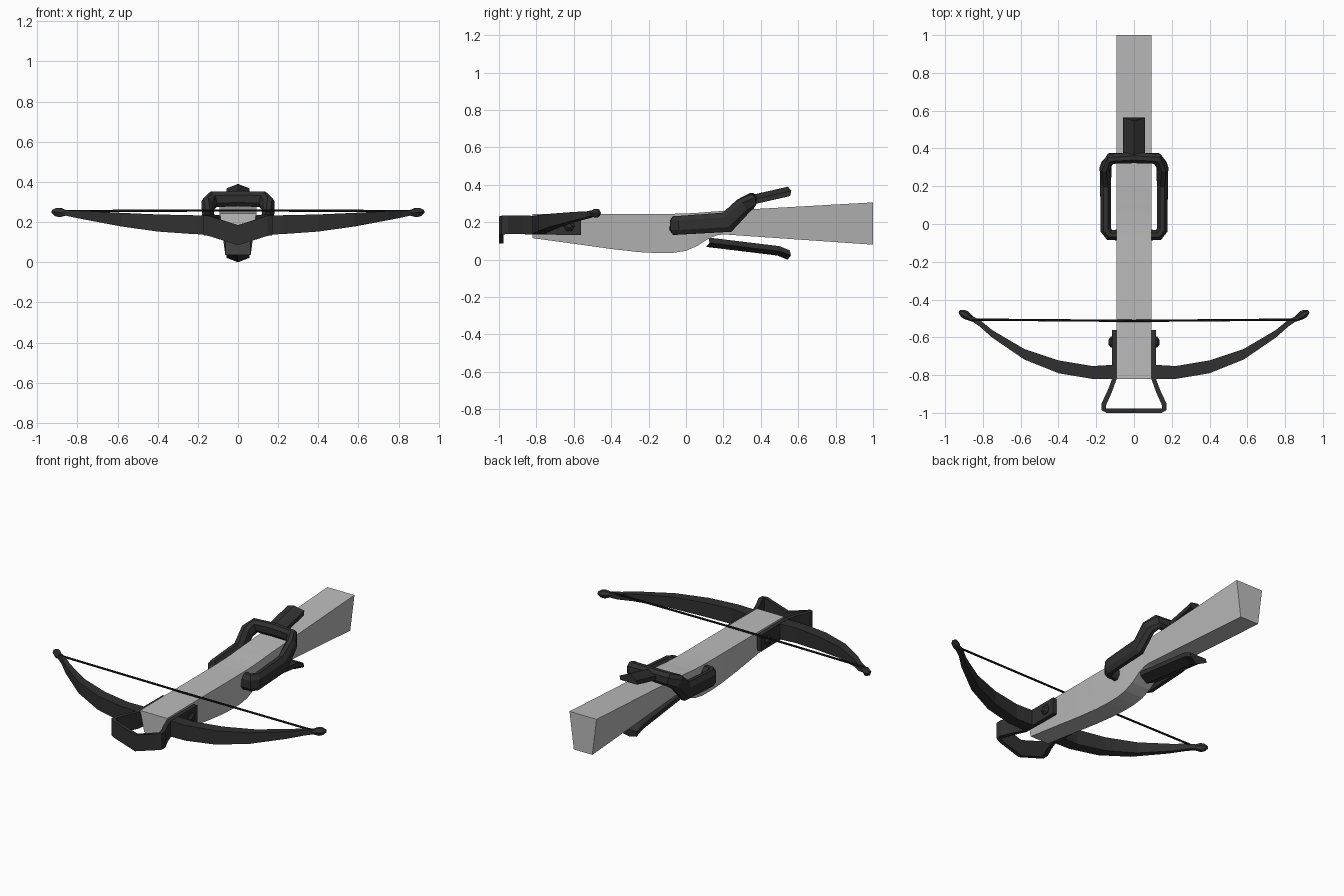
import bpy, bmesh, math
from mathutils import Vector

if "Cube" in bpy.data.objects:
    bpy.data.objects.remove(bpy.data.objects["Cube"])


def material(name, c):
    m = bpy.data.materials.new(name)
    m.diffuse_color = (*c, 1)
    m.use_nodes = True
    m.node_tree.nodes["Principled BSDF"].inputs["Base Color"].default_value = m.diffuse_color
    return m


GREY = material("light_grey_stock", (0.5, 0.5, 0.5))
DARK = material("dark_metal", (0.03, 0.03, 0.03))
BLACK = material("black_string", (0.008, 0.008, 0.008))


def loft(name, rings, mat, mirror=False):
    """Skin a list of equal-length rings, with capped ends."""
    bm = bmesh.new()
    vs = [[bm.verts.new(p) for p in r] for r in rings]
    n = len(rings[0])
    for a, b in zip(vs, vs[1:]):
        for i in range(n):
            j = (i + 1) % n
            bm.faces.new((a[i], a[j], b[j], b[i]))
    bm.faces.new(vs[0])
    bm.faces.new(vs[-1])
    bmesh.ops.recalc_face_normals(bm, faces=bm.faces)
    me = bpy.data.meshes.new(name)
    bm.to_mesh(me)
    bm.free()
    me.materials.append(mat)
    ob = bpy.data.objects.new(name, me)
    bpy.context.collection.objects.link(ob)
    if mirror:
        ob.modifiers.new("mirror", 'MIRROR').use_mirror_merge = False
    return ob


def tube(name, pts, sizes, section, mat, mirror=False):
    """Sweep a unit section along a path, keeping it upright."""
    pts = [Vector(p) for p in pts]
    rings = []
    for i, p in enumerate(pts):
        t = Vector()
        if i > 0:
            t += (p - pts[i - 1]).normalized()
        if i < len(pts) - 1:
            t += (pts[i + 1] - p).normalized()
        t.normalize()
        up = Vector((0, 0, 1))
        up = (up - t * up.dot(t)).normalized()
        side = t.cross(up)
        w, h = sizes[i]
        rings.append([p + side * (a * w) + up * (b * h) for a, b in section])
    return loft(name, rings, mat, mirror)


def ngon(n):
    return [(math.cos(math.tau * i / n), math.sin(math.tau * i / n)) for i in range(n)]


def both_sides(half):
    """Complete a right-half path that ends on x = 0."""
    return half + [(-p[0], *p[1:]) for p in half[-2::-1]]


# Stock: tapered section, belly along the bottom (y, bottom z, top z)
profile = [(-0.82, .115, .243), (-0.6, .085, .244), (-0.4, .057, .244), (-0.25, .04, .244),
           (-0.15, .035, .244), (-0.07, .036, .245), (0, .047, .247), (.06, .073, .25),
           (.12, .112, .255), (.165, .13, .258), (.2, .135, .261), (1, .08, .306)]
loft("stock", [[(-.092, y, t), (.092, y, t), (.063, y, b), (-.063, y, b)]
               for y, b, t in profile], GREY)

# Side brackets and foot stirrup: one bent strip, drooping at the front
strip = both_sides([(.104, -.562, .182), (.104, -.82, .184), (.128, -.885, .187),
                    (.16, -.955, .187), (.16, -.98, .185), (.145, -.99, .181), (0, -.99, .135)])
rings = []
for i, p in enumerate(strip):
    a = Vector(strip[max(i - 1, 0)])
    b = Vector(strip[min(i + 1, len(strip) - 1)])
    d = (b - a)
    d.z = 0
    side = d.normalized().cross(Vector((0, 0, 1)))
    th = .013 if p[1] < -.9 or p[1] > -.8 else .012
    rings.append([Vector(p) + side * (s * th) + Vector((0, 0, z))
                  for s, z in ((-1, -.05), (1, -.05), (1, .05), (-1, .05))])
for r in rings:
    for v in r:
        v.y = max(v.y, -1)
loft("stirrup_bracket", rings, DARK)

# Bracket bolts
tube("bracket_bolt", [(.11, -.625, .18), (.122, -.625, .18), (.134, -.625, .18)],
     [(.03, .03), (.03, .03), (.014, .014)], ngon(6), DARK, True)

# Bow limbs: x, front y, back y, bottom z, top z
limb = [(.1, -.82, -.745, .137, .232), (.22, -.82, -.752, .14, .234),
        (.4, -.79, -.722, .153, .238), (.58, -.718, -.662, .178, .246),
        (.75, -.602, -.562, .21, .255), (.82, -.54, -.505, .224, .258),
        (.87, -.508, -.482, .235, .26)]
loft("bow_limb", [[(x, f, b), (x, f, t), (x, k, t), (x, k, b)]
                  for x, f, k, b, t in limb], DARK, True)

# Limb tips
tube("limb_tip", [(.85, -.507, .245), (.888, -.483, .248), (.908, -.472, .25), (.925, -.464, .253)],
     [(.012, .012), (.023, .026), (.02, .022), (.008, .008)], ngon(6), DARK, True)

# Bow string
tube("bow_string", [(-.86, -.506, .256), (0, -.513, .257), (.86, -.506, .256)],
     [(.006, .006)] * 3, ngon(6), BLACK)

# Cocking lever: bent frame around the stock
octo = [(1, .5), (.4, 1), (-.4, 1), (-1, .5), (-1, -.5), (-.4, -1), (.4, -1), (1, -.5)]
half = [(.08, -.058, .183), (.13, -.058, .183), (.15, -.03, .184), (.15, .22, .2),
        (.15, .305, .285), (.122, .347, .313), (0, .35, .317)]
size = [(.029, .05)] * 3 + [(.029, .056), (.029, .046), (.029, .04), (.028, .038)]
tube("lever_frame", both_sides(half), size + size[-2::-1], octo, DARK)


# Lever handle and trigger: ridged paddles, ridge up (s=1) or down (s=-1)
def paddle(name, ends, s):
    rings = [[(-.057, y, z - .02 * s), (.057, y, z - .02 * s), (.057, y + .006, z + .008 * s),
              (0, y - .012, z + .03 * s), (-.057, y + .006, z + .008 * s)] for y, z in ends]
    loft(name, rings, DARK)


paddle("lever_handle", [(.345, .312), (.5, .347), (.557, .36)], 1)
paddle("trigger_bar", [(.12, .098), (.5, .052), (.555, .03)], -1)
